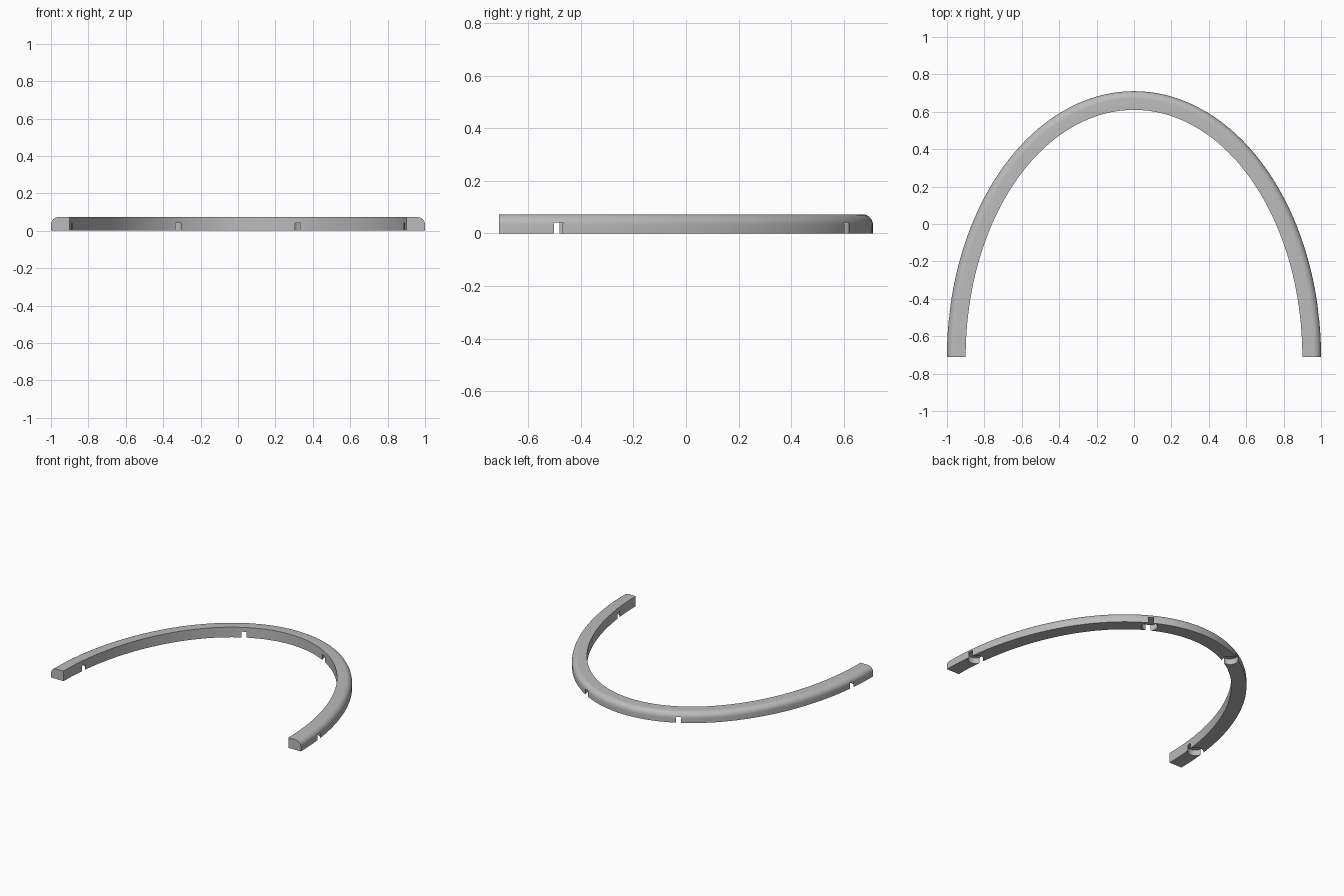
import bpy, bmesh, math

if "Cube" in bpy.data.objects:
    bpy.data.objects.remove(bpy.data.objects["Cube"])

A, B, Y0 = 1.0, 1.42, -0.71      # outer half ellipse and the line of its ends
W, H, R = 0.10, 0.073, 0.04      # band width, height, top outer rounding
SEG = 120

grey = bpy.data.materials.new("grey")
grey.diffuse_color = (0.5, 0.5, 0.5, 1)
grey.use_nodes = True
grey.node_tree.nodes["Principled BSDF"].inputs["Base Color"].default_value = grey.diffuse_color


def point(t, inset):
    """Point on the ellipse shrunk by inset."""
    return (A - inset) * math.cos(t), (B - inset) * math.sin(t) + Y0


def add_object(name, bm):
    bmesh.ops.recalc_face_normals(bm, faces=bm.faces[:])
    mesh = bpy.data.meshes.new(name)
    bm.to_mesh(mesh)
    bm.free()
    mesh.materials.append(grey)
    ob = bpy.data.objects.new(name, mesh)
    bpy.context.collection.objects.link(ob)
    return ob


# Cross-section as (inset from outer edge, height), rounded on the top outer edge
profile = [(W, H), (W, 0), (0, 0)]
for i in range(9):
    a = math.pi / 2 * i / 8
    profile.append((R - R * math.cos(a), H - R + R * math.sin(a)))

# Arched band swept along the half ellipse
bm = bmesh.new()
rings = []
for s in range(SEG + 1):
    t = math.pi * s / SEG
    rings.append([bm.verts.new((*point(t, d), z)) for d, z in profile])
n = len(profile)
for r0, r1 in zip(rings, rings[1:]):
    for i in range(n):
        j = (i + 1) % n
        bm.faces.new((r0[i], r0[j], r1[j], r1[i]))
bm.faces.new(rings[0])
bm.faces.new(rings[-1])
band = add_object("arched_band", bm)

# Round sockets in the underside, slightly wider than the band so they notch its sides
bm = bmesh.new()
for deg in (9.2, 68.8, 111.2, 170.8):
    x, y = point(math.radians(deg), W / 2)
    geo = bmesh.ops.create_cone(bm, cap_ends=True, segments=48, radius1=0.0525,
                                radius2=0.0525, depth=0.083)
    bmesh.ops.translate(bm, verts=geo["verts"], vec=(x, y, 0))
cutter = add_object("socket_cutter", bm)
cutter.hide_render = True

mod = band.modifiers.new("sockets", 'BOOLEAN')
mod.operation = 'DIFFERENCE'
mod.solver = 'EXACT'
mod.object = cutter
bpy.context.view_layer.objects.active = band
band.select_set(True)
bpy.ops.object.modifier_apply(modifier=mod.name)
bpy.data.objects.remove(cutter)
bpy.ops.object.shade_smooth_by_angle(angle=math.radians(30))
